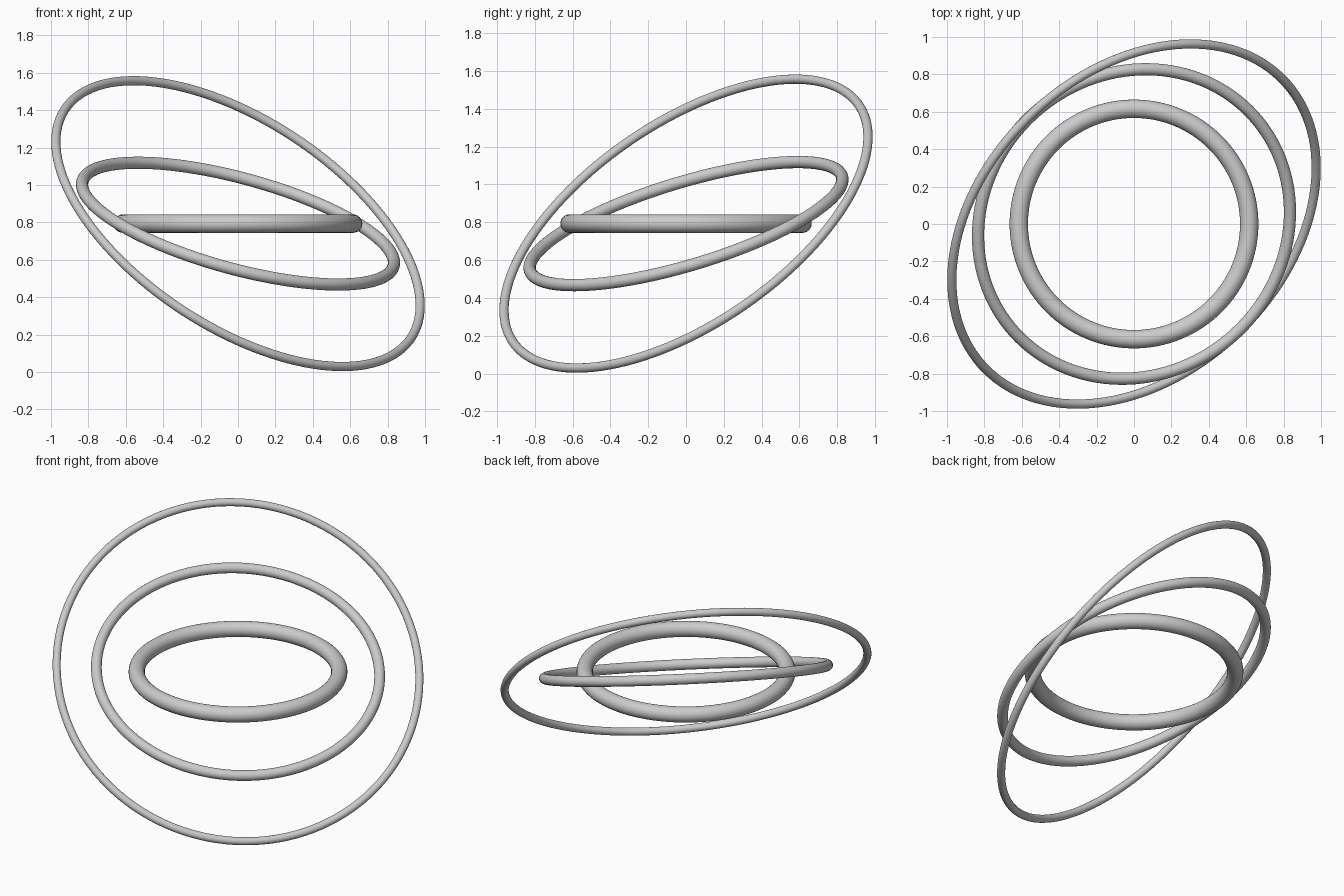
import bpy
from mathutils import Vector

if "Cube" in bpy.data.objects:
    bpy.data.objects.remove(bpy.data.objects["Cube"])

CENTRE = Vector((0, 0, 0.793))


def ring(name, major, minor, axis):
    """Smooth round ring whose hole points along axis."""
    turn = Vector((0, 0, 1)).rotation_difference(Vector(axis).normalized())
    bpy.ops.mesh.primitive_torus_add(
        major_radius=major, minor_radius=minor,
        major_segments=128, minor_segments=24,
        location=CENTRE, rotation=turn.to_euler())
    obj = bpy.context.object
    obj.name = name
    bpy.ops.object.shade_smooth()


# Thick level ring in the middle
ring("inner_ring", 0.616, 0.049, (0, 0, 1))
# Slightly tilted ring around it
ring("middle_ring", 0.862, 0.0325, (0.253, -0.280, 0.925))
# Thin, steeply tilted outer ring
ring("outer_ring", 1.109, 0.0245, (0.478, -0.496, 0.7245))
